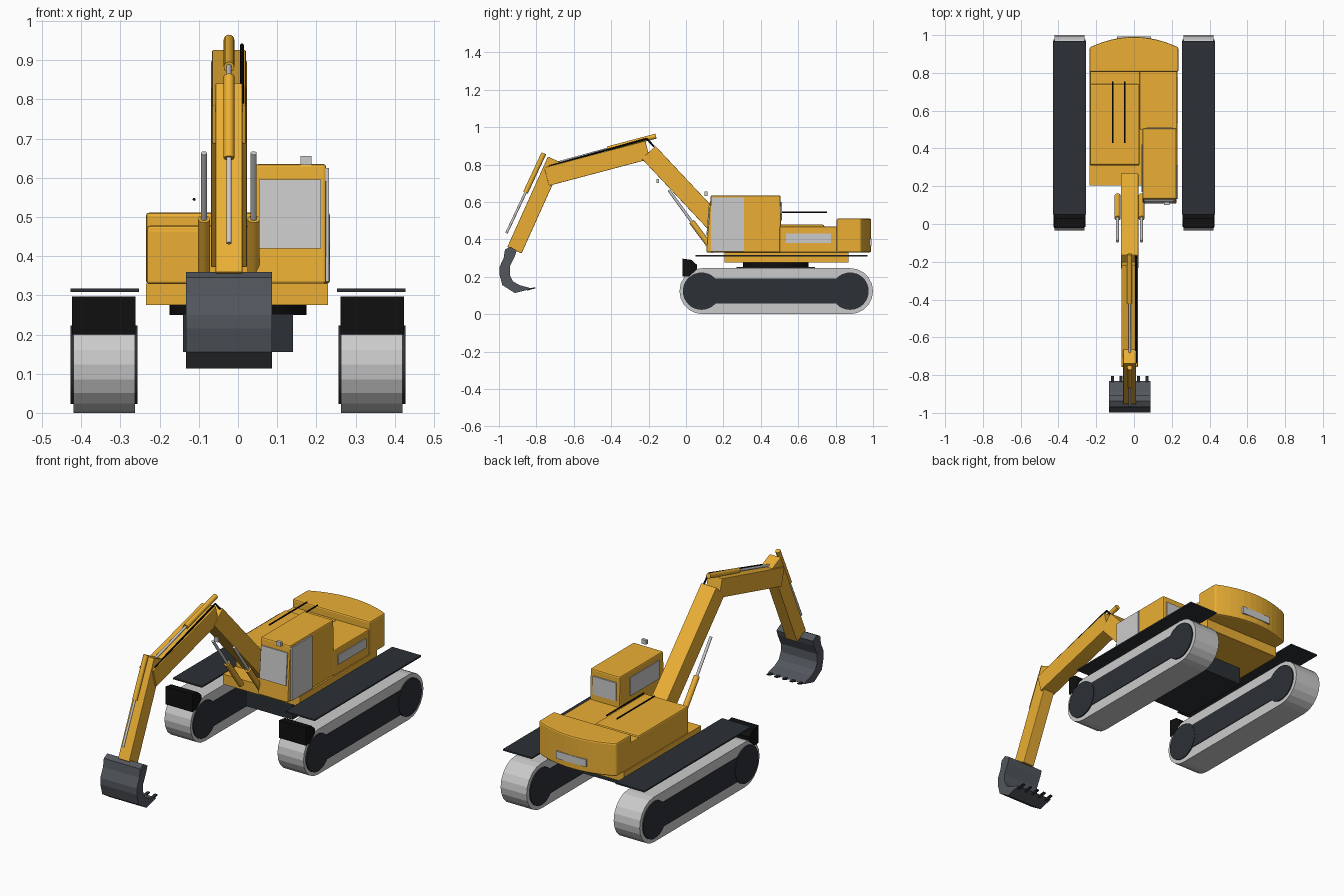
import bpy, bmesh
from math import sin, cos, pi, radians
from mathutils import Vector

if "Cube" in bpy.data.objects:
    bpy.data.objects.remove(bpy.data.objects["Cube"])


def material(name, rgb):
    m = bpy.data.materials.new(name)
    m.diffuse_color = (*rgb, 1)
    m.use_nodes = True
    m.node_tree.nodes["Principled BSDF"].inputs["Base Color"].default_value = m.diffuse_color
    return m


YELLOW = material("yellow_paint", (0.83, 0.43, 0.035))
DARK = material("charcoal", (0.025, 0.03, 0.036))
BLACK = material("black_rubber", (0.005, 0.005, 0.005))
STEEL = material("bucket_steel", (0.085, 0.095, 0.11))


def prism(name, pts, lo, hi, mat=None, axis='x', bevel=0):
    """Extrude a profile: (y, z) points along x, or (x, y) points along z."""
    place = (lambda p, t: (t, p[0], p[1])) if axis == 'x' else (lambda p, t: (p[0], p[1], t))
    bm = bmesh.new()
    face = bm.faces.new([bm.verts.new(place(p, lo)) for p in pts])
    ext = bmesh.ops.extrude_face_region(bm, geom=[face])
    new = [v for v in ext['geom'] if isinstance(v, bmesh.types.BMVert)]
    bmesh.ops.translate(bm, verts=new, vec=place((0, 0), hi - lo))
    bmesh.ops.recalc_face_normals(bm, faces=bm.faces)
    mesh = bpy.data.meshes.new(name)
    bm.to_mesh(mesh)
    bm.free()
    ob = bpy.data.objects.new(name, mesh)
    bpy.context.collection.objects.link(ob)
    if mat:
        mesh.materials.append(mat)
    if bevel:
        mod = ob.modifiers.new("bevel", 'BEVEL')
        mod.width, mod.segments = bevel, 2
    return ob


def box(name, x, y, z, mat=None, bevel=0):
    pts = [(y[0], z[0]), (y[1], z[0]), (y[1], z[1]), (y[0], z[1])]
    return prism(name, pts, x[0], x[1], mat, bevel=bevel)


def beam(name, a, b, depth, x0, x1, mat):
    """Square-ended beam between two (y, z) points."""
    a, b = Vector(a), Vector(b)
    d = (b - a).normalized() * depth / 2
    n = Vector((-d.y, d.x))
    return prism(name, [a + n, b + n, b - n, a - n], x0, x1, mat, bevel=0.003)


def rod(name, a, b, r, mat=None, sides=16):
    a, b = Vector(a), Vector(b)
    bpy.ops.mesh.primitive_cylinder_add(vertices=sides, radius=r, depth=(b - a).length,
                                        location=(a + b) / 2)
    ob = bpy.context.object
    ob.name = name
    ob.rotation_euler = (b - a).to_track_quat('Z', 'Y').to_euler()
    if mat:
        ob.data.materials.append(mat)
    bpy.ops.object.shade_smooth_by_angle(angle=radians(40))
    return ob


# Tracks, track frames, fenders and front guards
R, Y0, Y1 = 0.123, 0.088, 0.877
belt = [(Y1 + R * cos(t), R + R * sin(t)) for t in [-pi / 2 + pi * i / 10 for i in range(11)]]
belt += [(Y0 + R * cos(t), R + R * sin(t)) for t in [pi / 2 + pi * i / 10 for i in range(11)]]
guard = [(-0.02, 0.2), (0.015, 0.2), (0.06, 0.24), (0.06, 0.262), (0.03, 0.29), (-0.02, 0.297)]
for side, s in (("left", -1), ("right", 1)):
    def span(a, b):
        return sorted((s * a, s * b))
    prism(side + "_track_belt", belt, *span(0.263, 0.42))
    box(side + "_track_frame", span(0.259, 0.424), (Y0, Y1), (0.056, 0.19), DARK)
    for end, y in (("front", Y0 - 0.005), ("rear", Y1)):
        rod(f"{side}_{end}_wheel", (s * 0.257, y, R), (s * 0.427, y, R), 0.1, DARK, 32)
    box(side + "_fender", span(0.253, 0.428), (0.05, 0.97), (0.309, 0.317), DARK)
    prism(side + "_front_guard", guard, *span(0.262, 0.424), BLACK)

# Undercarriage and turntable
box("undercarriage_frame", (-0.14, 0.14), (0.27, 0.69), (0.155, 0.252), DARK)
rod("turntable", (0, 0.48, 0.25), (0, 0.48, 0.28), 0.175, BLACK, 32)

# Upper platform, engine housing and hood
box("platform", (-0.235, 0.23), (0.205, 0.87), (0.275, 0.33), YELLOW)
box("left_housing", (-0.233, 0.03), (0.31, 0.815), (0.33, 0.468), YELLOW, 0.005)
box("right_housing", (0.03, 0.228), (0.5, 0.815), (0.33, 0.468), YELLOW, 0.005)
box("engine_hood", (-0.233, 0.03), (0.312, 0.74), (0.45, 0.478), YELLOW, 0.008)
box("right_vent", (0.22, 0.233), (0.535, 0.775), (0.38, 0.432))
for i, x in enumerate((-0.112, -0.048)):
    rod(f"hood_rail_{i + 1}", (x, 0.43, 0.545), (x, 0.755, 0.545), 0.004, BLACK, 8)

# Counterweight with curved back
arc = [(0.235 * k / 6, 0.99 - 0.055 * (k / 6) ** 2) for k in range(-6, 7)]
prism("counterweight", [(0.235, 0.805), (-0.235, 0.805)] + arc, 0.33, 0.511, YELLOW, 'z', 0.008)
box("rear_plate", (-0.09, 0.09), (0.96, 0.992), (0.365, 0.405))

# Cab with windows, door and roof lamp
prism("cab", [(0.108, 0.33), (0.51, 0.33), (0.505, 0.635), (0.132, 0.635)],
      0.045, 0.225, YELLOW, bevel=0.007)
prism("cab_windscreen", [(0.109, 0.42), (0.15, 0.42), (0.15, 0.595), (0.123, 0.595)], 0.053, 0.212)
box("cab_door", (0.21, 0.232), (0.133, 0.31), (0.335, 0.625))
box("cab_rear_window", (0.065, 0.205), (0.47, 0.512), (0.5, 0.6))
box("cab_left_window", (0.041, 0.06), (0.17, 0.42), (0.5, 0.6))
box("roof_lamp", (0.16, 0.188), (0.1, 0.116), (0.632, 0.655))

# Boom in two sections, and arm
beam("lower_boom", (-0.2, 0.865), (0.232, 0.405), 0.1, -0.069, 0.023, YELLOW)
beam("upper_boom", (-0.205, 0.878), (-0.745, 0.735), 0.1, -0.066, 0.02, YELLOW)
beam("arm", (-0.7, 0.825), (-0.917, 0.342), 0.084, -0.057, 0.011, YELLOW)
box("boom_lamp", (-0.035, -0.01), (-0.157, -0.145), (0.7, 0.722))


# Hydraulic cylinders: yellow barrel from a to b, bare rod on to c
def hydraulic(name, x, a, b, c, r):
    rod(name + "_barrel", (x, *a), (x, *b), r, YELLOW)
    rod(name + "_rod", (x, *b), (x, *c), r * 0.5)


hydraulic("arm_cylinder", -0.023, (-0.16, 0.952), (-0.42, 0.883), (-0.7, 0.806), 0.0135)
hydraulic("bucket_cylinder", -0.023, (-0.76, 0.86), (-0.858, 0.65), (-0.96, 0.433), 0.0135)
hydraulic("left_boom_cylinder", -0.087, (0.15, 0.335), (0.03, 0.495), (-0.092, 0.663), 0.0155)
hydraulic("right_boom_cylinder", 0.04, (0.15, 0.335), (0.03, 0.495), (-0.092, 0.663), 0.0155)

# Hose along the boom
hose = [(0.01, -0.735, 0.79), (0.01, -0.21, 0.938), (0.01, -0.17, 0.895)]
for i in range(2):
    rod(f"hose_{i + 1}", hose[i], hose[i + 1], 0.005, BLACK, 8)

# Bucket shell and teeth
shell = [(-0.938, 0.36), (-0.968, 0.345), (-0.975, 0.3), (-0.998, 0.25), (-0.998, 0.215),
         (-0.982, 0.155), (-0.915, 0.113), (-0.832, 0.134), (-0.84, 0.142), (-0.89, 0.155),
         (-0.925, 0.175), (-0.942, 0.21), (-0.942, 0.255), (-0.915, 0.31), (-0.905, 0.34)]
prism("bucket", shell, -0.133, 0.087, STEEL)
for i in range(5):
    x = -0.115 + 0.046 * i
    prism(f"bucket_tooth_{i + 1}", [(-0.85, 0.126), (-0.845, 0.138), (-0.805, 0.143), (-0.805, 0.138)],
          x - 0.008, x + 0.008, DARK)
